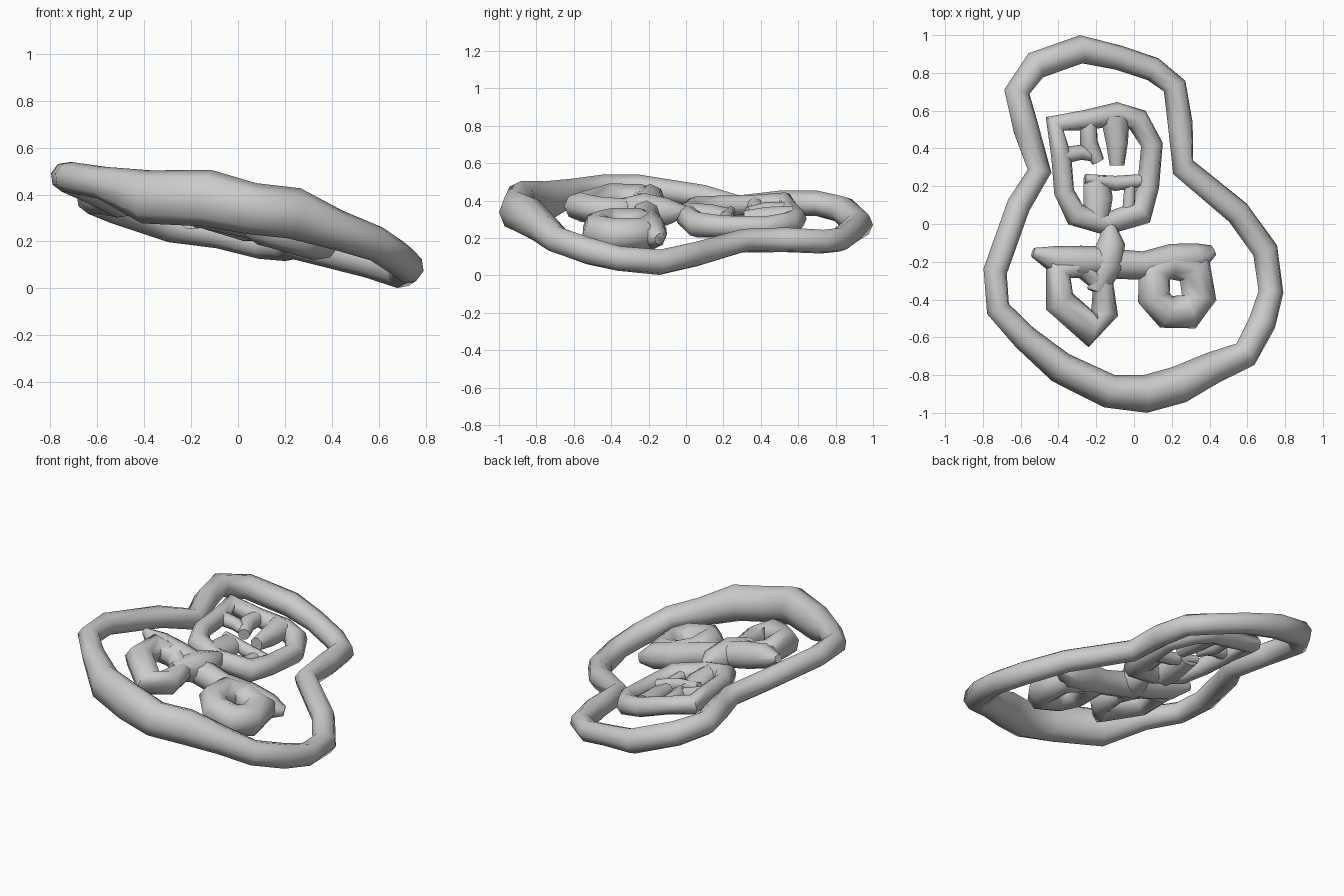
import bpy, bmesh, math
from mathutils import Vector

SIDES = 8


def tube(name, pts, closed=False):
    """Smooth tube through (x, y, z, radius[, height factor]) points."""
    P = [Vector(p[:3]) for p in pts]
    n = len(P)
    bm = bmesh.new()
    rings = []
    for i, p in enumerate(P):
        a = P[(i - 1) % n] if closed or i > 0 else p
        b = P[(i + 1) % n] if closed or i < n - 1 else p
        t = (b - a).normalized()
        side = t.cross(Vector((0.25, 0, 1))).normalized()
        up = side.cross(t).normalized()
        r = pts[i][3]
        h = pts[i][4] if len(pts[i]) > 4 else 1
        rings.append([bm.verts.new(p + r * (side * math.cos(k * math.tau / SIDES)
                                            + up * h * math.sin(k * math.tau / SIDES)))
                      for k in range(SIDES)])
    for i in range(n if closed else n - 1):
        A, B = rings[i], rings[(i + 1) % n]
        for k in range(SIDES):
            m = (k + 1) % SIDES
            bm.faces.new((A[k], A[m], B[m], B[k]))
    if not closed:
        bm.faces.new(rings[0])
        bm.faces.new(rings[-1])
    bmesh.ops.recalc_face_normals(bm, faces=bm.faces)
    me = bpy.data.meshes.new(name)
    bm.to_mesh(me)
    bm.free()
    ob = bpy.data.objects.new(name, me)
    bpy.context.collection.objects.link(ob)
    bpy.ops.object.select_all(action='DESELECT')
    ob.select_set(True)
    bpy.context.view_layer.objects.active = ob
    bpy.ops.object.shade_smooth_by_angle(angle=math.radians(60))
    return ob


def tilted(name, pts, closed=False, base=0.30):
    """Tube through (x, y, radius[, height factor]) points in the tilted inner plane."""
    return tube(name, [(p[0], p[1], base - 0.25 * p[0], *p[2:]) for p in pts], closed)


# pear-shaped outer band, taller along the front
tube("outer_band", [
    (-0.28, 0.925, 0.27, .075), (-0.52, 0.84, 0.35, .075), (-0.62, 0.70, 0.385, .07),
    (-0.57, 0.50, 0.385, .07), (-0.50, 0.28, 0.365, .065), (-0.61, 0.10, 0.42, .065),
    (-0.735, -0.25, 0.475, .065), (-0.72, -0.45, 0.475, .065), (-0.58, -0.60, 0.45, .07),
    (-0.39, -0.76, 0.39, .085, 1.35), (-0.13, -0.885, 0.385, .09, 1.35),
    (0.06, -0.90, 0.34, .10, 1.1), (0.24, -0.85, 0.32, .10, 1.1),
    (0.42, -0.76, 0.25, .085), (0.59, -0.69, 0.19, .075), (0.68, -0.52, 0.13, .075),
    (0.725, -0.36, 0.09, .068), (0.695, -0.14, 0.07, .07), (0.55, 0.06, 0.115, .068),
    (0.26, 0.30, 0.185, .065), (0.245, 0.53, 0.19, .068), (0.215, 0.73, 0.18, .065),
    (0.10, 0.82, 0.19, .065), (-0.08, 0.88, 0.235, .065)], True)

# upper frame
tilted("upper_frame", [
    (-0.42, 0.53, .06), (-0.25, 0.55, .055), (-0.09, 0.585, .06), (0.02, 0.55, .065),
    (0.095, 0.42, .06), (0.075, 0.20, .06), (0.04, 0.06, .07), (-0.15, 0.0, .06),
    (-0.31, 0.05, .065), (-0.37, 0.17, .055), (-0.385, 0.36, .055)], True, 0.28)
# small bars inside the upper frame
tilted("hanging_bar", [(-0.10, 0.57, .08, .8), (-0.09, 0.43, .06), (-0.09, 0.31, .04)], base=0.285)
tilted("hook_bar", [(-0.24, 0.53, .045), (-0.24, 0.43, .05), (-0.19, 0.33, .035)], base=0.285)
tilted("hook_link", [(-0.38, 0.36, .045), (-0.28, 0.38, .04), (-0.21, 0.36, .03)], base=0.285)
tilted("lower_post", [(-0.20, 0.02, .07), (-0.19, 0.14, .08, .8), (-0.20, 0.25, .07, .5)],
       base=0.27)
tilted("lower_crossbar", [(-0.26, 0.24, .025), (-0.10, 0.215, .04), (0.05, 0.23, .035)],
       base=0.28)
tilted("lower_strut", [(-0.03, 0.05, .035), (-0.02, 0.22, .03)], base=0.28)

# centre stem and arms joining the two loops
tilted("centre_stem", [(-0.13, 0.0, .03), (-0.12, -0.10, .075), (-0.15, -0.22, .095),
                       (-0.20, -0.36, .05)], base=0.31)
tilted("left_arm", [(-0.535, -0.15, .025), (-0.42, -0.19, .075), (-0.28, -0.20, .085),
                    (-0.15, -0.20, .08)], base=0.31)
tilted("right_arm", [(-0.13, -0.21, .08), (0.05, -0.22, .075), (0.20, -0.19, .085),
                     (0.34, -0.18, .08), (0.42, -0.14, .03)])
# left and right loops
tilted("left_loop", [
    (-0.40, -0.24, .08), (-0.395, -0.41, .085), (-0.22, -0.565, .09, .9),
    (-0.155, -0.47, .075), (-0.165, -0.32, .06), (-0.27, -0.22, .07)], True, 0.31)
tilted("right_loop", [
    (0.11, -0.25, .095, .95), (0.105, -0.39, .09), (0.17, -0.465, .09),
    (0.29, -0.465, .095), (0.345, -0.39, .095), (0.32, -0.24, .10, .9),
    (0.20, -0.20, .095, .9)], True)
